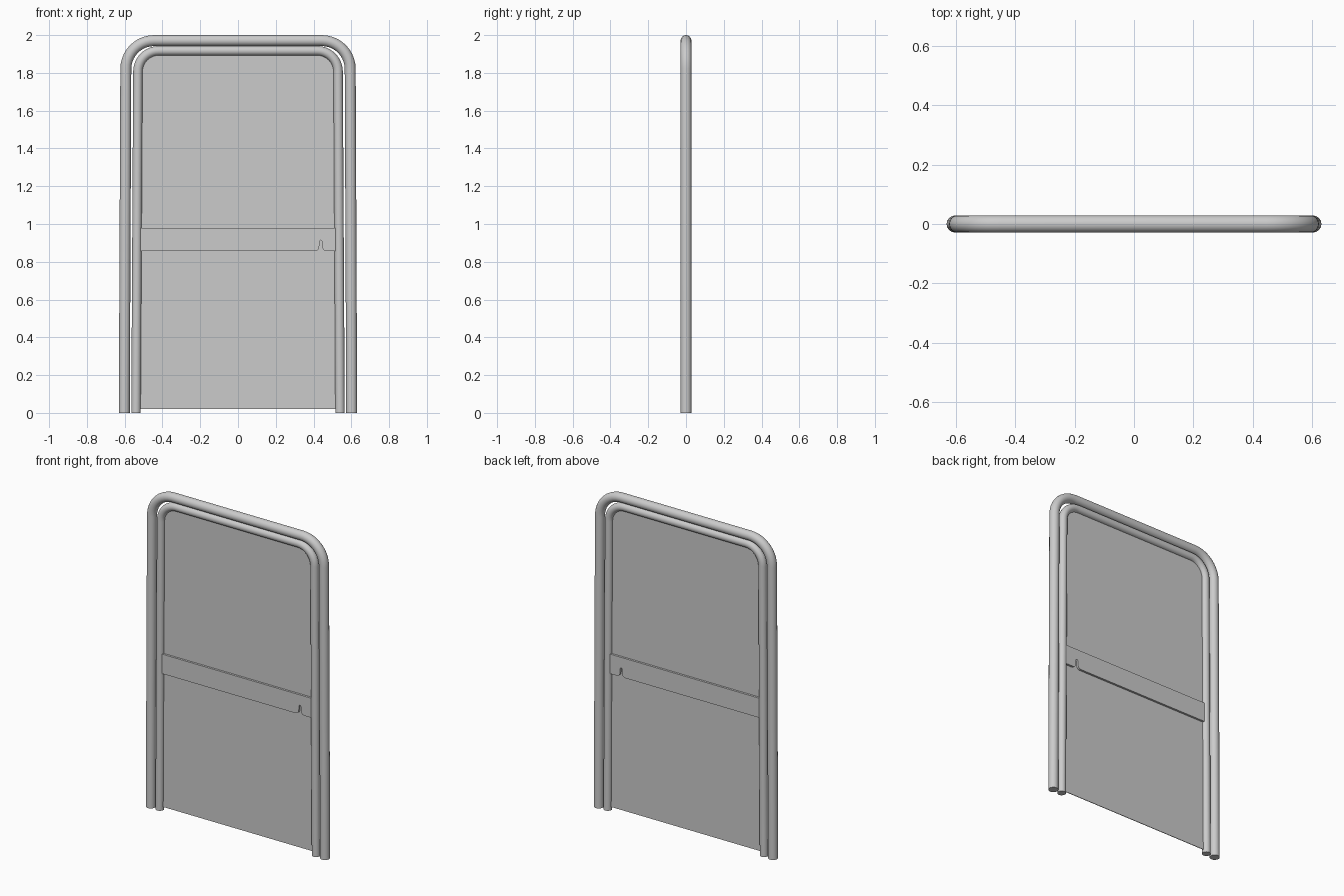
import bpy, bmesh, math

if "Cube" in bpy.data.objects:
    bpy.data.objects.remove(bpy.data.objects["Cube"])


def arch_path(x_bottom, x_top, z_top, radius, z_bottom=0.0, steps=10):
    """Centre line of an upside-down U with rounded corners, in the xz plane."""
    right = [(x_bottom, z_bottom)]
    for i in range(steps + 1):
        a = math.pi / 2 * i / steps
        right.append((x_top - radius + radius * math.cos(a),
                      z_top - radius + radius * math.sin(a)))
    return right + [(-x, z) for x, z in reversed(right)]


def smooth(obj):
    bpy.ops.object.select_all(action='DESELECT')
    obj.select_set(True)
    bpy.context.view_layer.objects.active = obj
    bpy.ops.object.shade_smooth_by_angle(angle=math.radians(40))


def tube(name, path, radius):
    curve = bpy.data.curves.new(name, 'CURVE')
    curve.dimensions = '3D'
    curve.bevel_depth = radius
    curve.bevel_resolution = 6
    curve.use_fill_caps = True
    spline = curve.splines.new('POLY')
    spline.points.add(len(path) - 1)
    for p, (x, z) in zip(spline.points, path):
        p.co = (x, 0, z, 1)
    obj = bpy.data.objects.new(name, curve)
    bpy.context.collection.objects.link(obj)
    bpy.ops.object.select_all(action='DESELECT')
    obj.select_set(True)
    bpy.context.view_layer.objects.active = obj
    bpy.ops.object.convert(target='MESH')
    smooth(bpy.context.view_layer.objects.active)


def plate(name, outline, thickness):
    """Extrude an xz outline symmetrically about y = 0."""
    bm = bmesh.new()
    face = bm.faces.new([bm.verts.new((x, -thickness / 2, z)) for x, z in outline])
    ext = bmesh.ops.extrude_face_region(bm, geom=[face])
    for v in ext['geom']:
        if isinstance(v, bmesh.types.BMVert):
            v.co.y = thickness / 2
    bmesh.ops.recalc_face_normals(bm, faces=bm.faces)
    mesh = bpy.data.meshes.new(name)
    bm.to_mesh(mesh)
    bm.free()
    obj = bpy.data.objects.new(name, mesh)
    bpy.context.collection.objects.link(obj)
    smooth(obj)


# Two nested bent-tube frames
tube("outer_frame", arch_path(0.602, 0.594, 1.971, 0.15), 0.029)
tube("inner_frame", arch_path(0.54, 0.53, 1.917, 0.11), 0.025)

# Thin infill panel
plate("panel", arch_path(0.54, 0.53, 1.917, 0.11, z_bottom=0.02), 0.004)

# Cross bar with a flared slot in its lower edge
slot = [(0.41, 0.858), (0.42, 0.861), (0.427, 0.868), (0.43, 0.88), (0.431, 0.908),
        (0.438, 0.916), (0.445, 0.908), (0.446, 0.88), (0.449, 0.868),
        (0.456, 0.861), (0.466, 0.858)]
plate("cross_bar", [(-0.515, 0.98), (-0.515, 0.858)] + slot
      + [(0.515, 0.858), (0.515, 0.98)], 0.03)
